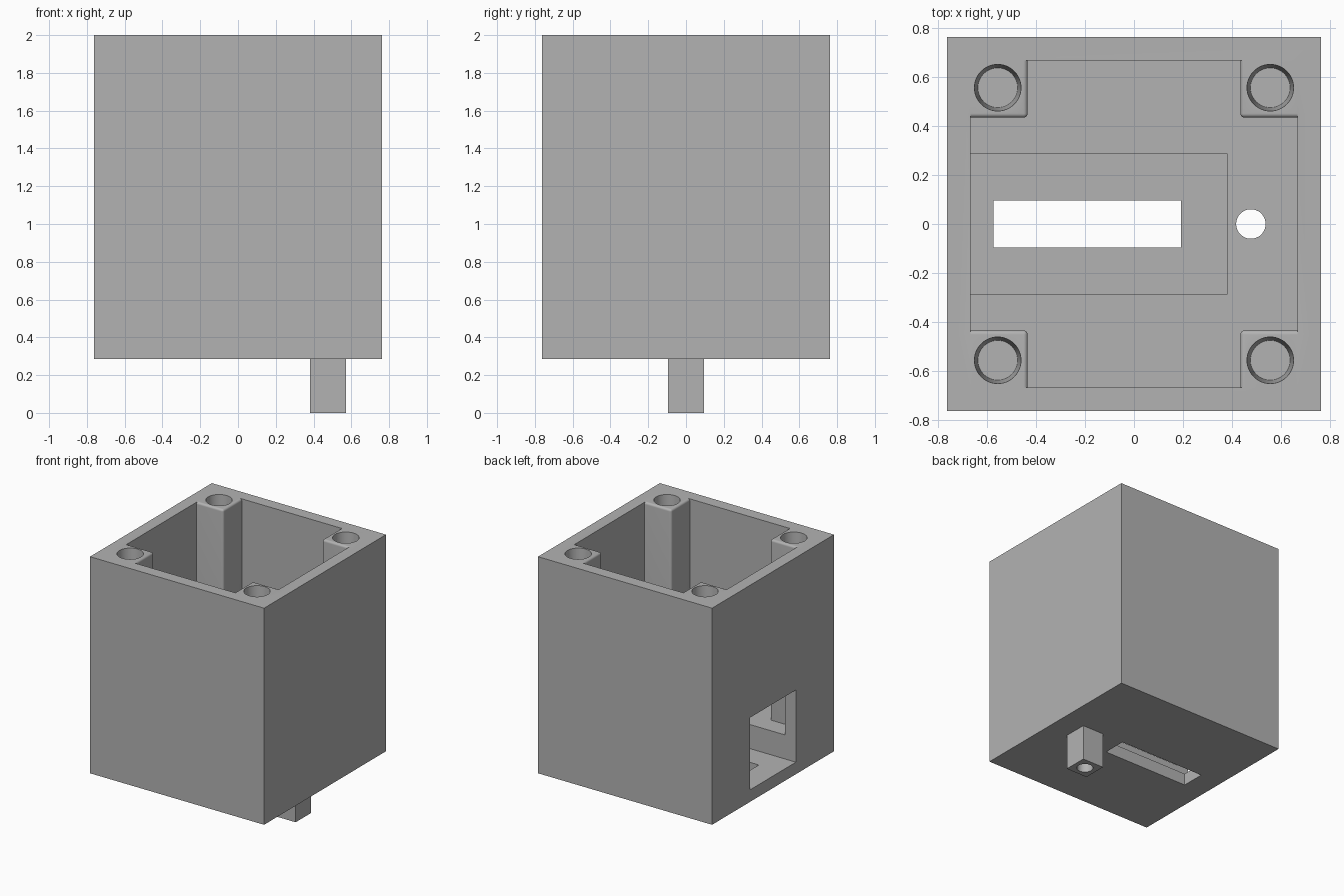
import bpy
import bmesh
from math import radians
from mathutils import Matrix

if "Cube" in bpy.data.objects:
    bpy.data.objects.remove(bpy.data.objects["Cube"])

U = 2 / 21                 # module all dimensions are based on
HALF, INNER, POST = 8 * U, 7 * U, 4.55 * U
BASE, SHELF, TOP = 3 * U, 6 * U, 21 * U
FILLET = 0.017

grey = bpy.data.materials.new("plain grey")
grey.use_nodes = True
grey.diffuse_color = (0.45, 0.45, 0.45, 1)
grey.node_tree.nodes["Principled BSDF"].inputs["Base Color"].default_value = grey.diffuse_color


def make_object(name, bm):
    bmesh.ops.recalc_face_normals(bm, faces=bm.faces)
    mesh = bpy.data.meshes.new(name)
    bm.to_mesh(mesh)
    bm.free()
    mesh.materials.append(grey)
    obj = bpy.data.objects.new(name, mesh)
    bpy.context.collection.objects.link(obj)
    return obj


def box_mesh(xs, ys, zs):
    bm = bmesh.new()
    bmesh.ops.create_cube(bm, size=1)
    for v in bm.verts:
        v.co = [lo_hi[0] if c < 0 else lo_hi[1] for c, lo_hi in zip(v.co, (xs, ys, zs))]
    return bm


def box(name, xs, ys, zs):
    return make_object(name, box_mesh(xs, ys, zs))


def bore(name, x, y, z0, z1, r0, r1):
    bm = bmesh.new()
    bmesh.ops.create_cone(bm, cap_ends=True, segments=48, radius1=r0, radius2=r1, depth=z1 - z0,
                          matrix=Matrix.Translation((x, y, (z0 + z1) / 2)))
    return make_object(name, bm)


def corner_post(name, sx, sy):
    """Post set into the wall, with its free upright and top edges rounded."""
    mid = (INNER + HALF) / 2
    xs, ys = sorted((sx * POST, sx * mid)), sorted((sy * POST, sy * mid))
    bm = box_mesh(xs, ys, (SHELF - U / 2, TOP))
    on_x = lambda v: abs(abs(v.co.x) - POST) < 1e-4
    on_y = lambda v: abs(abs(v.co.y) - POST) < 1e-4
    on_top = lambda v: abs(v.co.z - TOP) < 1e-4
    edges = [e for e in bm.edges
             if sum(all(test(v) for v in e.verts) for test in (on_x, on_y, on_top)) == 2]
    bmesh.ops.bevel(bm, geom=edges, offset=FILLET, segments=5, profile=0.5, affect='EDGES')
    return make_object(name, bm)


def combine(target, tool, operation):
    mod = target.modifiers.new(tool.name, 'BOOLEAN')
    mod.operation, mod.solver, mod.object = operation, 'EXACT', tool
    with bpy.context.temp_override(object=target, active_object=target):
        bpy.ops.object.modifier_apply(modifier=mod.name)
    bpy.data.objects.remove(tool)


# Outer shell and peg underneath
housing = box("housing", (-HALF, HALF), (-HALF, HALF), (BASE, TOP))
combine(housing, box("peg", (4 * U, 6 * U), (-U, U), (0, BASE + U / 2)), 'UNION')

# Main cavity, sunken floor, side window and floor slot
cuts = [
    box("cavity", (-INNER, INNER), (-INNER, INNER), (SHELF, TOP + U)),
    box("sunken_floor", (-INNER, 4 * U), (-3 * U, 3 * U), (4 * U, SHELF + U)),
    box("side_window", (-9 * U, -6.5 * U), (-3 * U, 3 * U), (4 * U, 10 * U)),
    box("floor_slot", (-6 * U, 2 * U), (-U, U), (2 * U, 5 * U)),
    bore("peg_hole", 5 * U, 0, -U, SHELF + U, 0.06, 0.06),
]
for cut in cuts:
    combine(housing, cut, 'DIFFERENCE')

# Corner posts with tapered screw holes
for sx in (-1, 1):
    for sy in (-1, 1):
        combine(housing, corner_post("corner_post", sx, sy), 'UNION')
        x, y = sx * 5.83 * U, sy * 5.83 * U
        combine(housing, bore("screw_hole", x, y, TOP - 3 * U, TOP + 0.001, 0.081, 0.095), 'DIFFERENCE')

# Smooth bores and fillets, sharp edges elsewhere
bpy.ops.object.select_all(action='DESELECT')
housing.select_set(True)
bpy.context.view_layer.objects.active = housing
bpy.ops.object.shade_smooth_by_angle(angle=radians(30))
